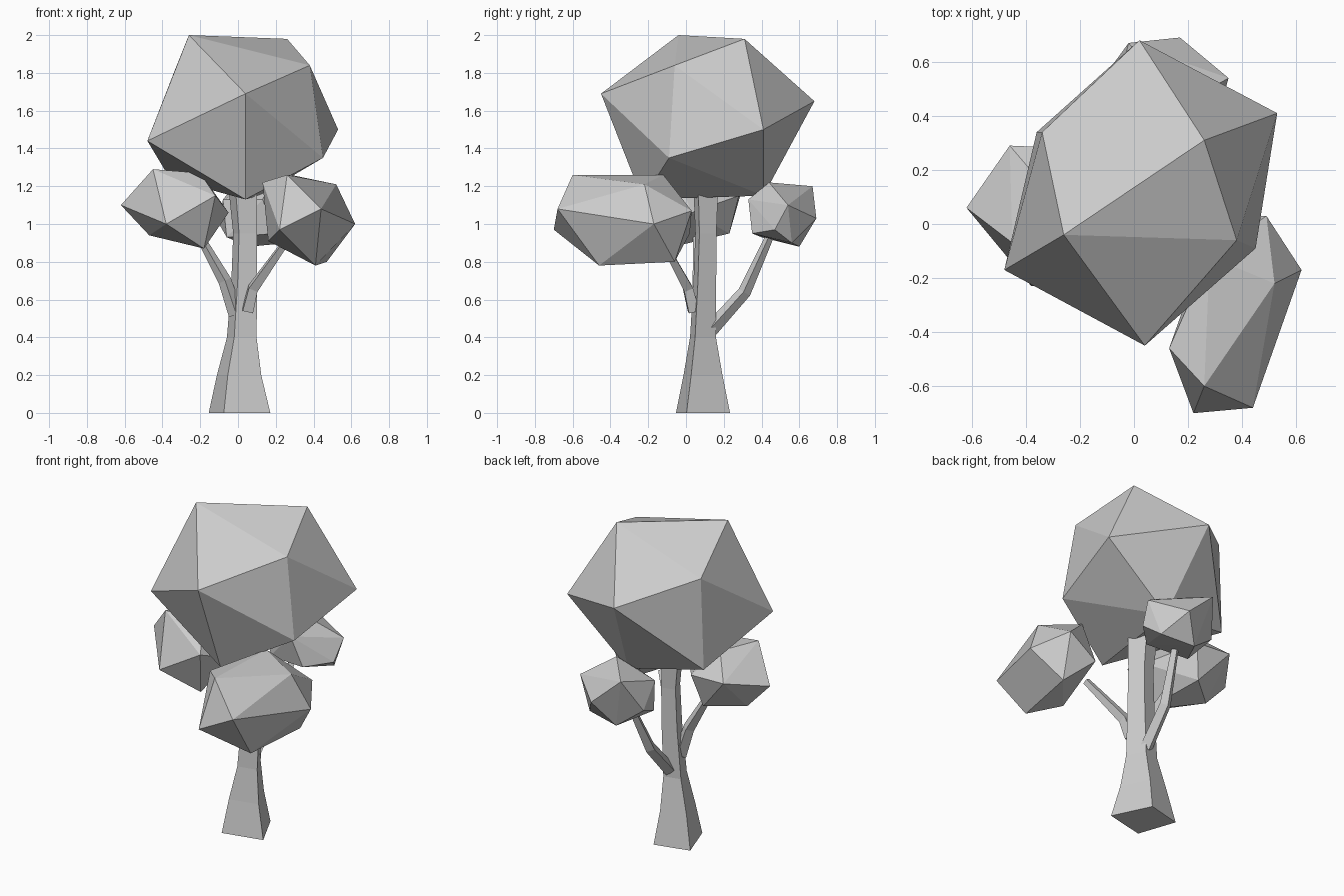
import bpy
import bmesh
from mathutils import Vector

default_cube = bpy.data.objects.get("Cube")
if default_cube:
    bpy.data.objects.remove(default_cube, do_unlink=True)


def make_material(name, colour):
    material = bpy.data.materials.new(name)
    material.use_nodes = True
    material.diffuse_color = colour
    shader = material.node_tree.nodes["Principled BSDF"]
    shader.inputs["Base Color"].default_value = colour
    return material


grey = make_material("plain grey", (.6, .6, .6, 1))


def finish(bm, name):
    """Turn a bmesh into a flat shaded object in the scene."""
    bmesh.ops.recalc_face_normals(bm, faces=bm.faces)
    mesh = bpy.data.meshes.new(name)
    bm.to_mesh(mesh)
    bm.free()
    mesh.materials.append(grey)
    part = bpy.data.objects.new(name, mesh)
    bpy.context.collection.objects.link(part)
    return part


def faceted_clump(name, corners):
    """Wrap a convex, triangulated shell around the corner points."""
    bm = bmesh.new()
    for corner in corners:
        bm.verts.new(corner)
    bmesh.ops.convex_hull(bm, input=bm.verts)
    loose = [vert for vert in bm.verts if not vert.link_faces]
    bmesh.ops.delete(bm, geom=loose, context="VERTS")
    return finish(bm, name)


def skin_rings(name, rings):
    """Bridge successive rings of points and cap both ends."""
    bm = bmesh.new()
    loops = [[bm.verts.new(point) for point in ring] for ring in rings]
    count = len(loops[0])
    for lower, upper in zip(loops, loops[1:]):
        for i in range(count):
            j = (i + 1) % count
            bm.faces.new((lower[i], lower[j], upper[j], upper[i]))
    bm.faces.new(list(reversed(loops[0])))
    bm.faces.new(loops[-1])
    return finish(bm, name)


def branch(name, path, widths):
    """Four-sided tapering limb that follows a path."""
    points = [Vector(point) for point in path]
    lean = points[-1] - points[0]
    side = lean.cross(Vector((0, 0, 1))).normalized()
    rings = []
    for i, (point, width) in enumerate(zip(points, widths)):
        before = points[max(i - 1, 0)]
        after = points[min(i + 1, len(points) - 1)]
        across = (after - before).cross(side).normalized()
        rings.append([point + direction * width
                      for direction in (side, across, -side, -across)])
    return skin_rings(name, rings)


# Trunk: one four-cornered footprint, narrowed at each height
footprint = [(-.075, -.143), (.171, -.087), (.06, .143), (-.155, .09)]
trunk_levels = [  # height, scale, centre x, centre y
    (0, 1, 0, .09), (.2, .72, 0, .09), (.4, .48, .016, .09),
    (.7, .42, .03, .1), (.95, .39, .035, .105), (1.2, .46, .02, .105)]
skin_rings("trunk", [
    [(cx + x * scale, cy + y * scale, height) for x, y in footprint]
    for height, scale, cx, cy in trunk_levels])

# Branches reaching into the small clumps
limb_widths = (.04, .035, .022)
branch("front_left_branch",
       [(.05, .04, .54), (.08, .01, .66), (.25, -.12, .9)], limb_widths)
branch("right_branch",
       [(-.01, .07, .52), (-.07, .07, .7), (-.2, .06, .93)], limb_widths)
branch("back_branch",
       [(.02, .13, .44), (.03, .31, .64), (.07, .45, .95)], limb_widths)

# Foliage: each clump is a stretched twelve-cornered ball
faceted_clump("crown", [
    (-.26, -.04, 2), (.26, .31, 1.98), (.38, -.06, 1.84), (.53, .41, 1.5),
    (.45, -.09, 1.35), (.04, -.45, 1.69), (-.48, -.17, 1.44),
    (.04, -.23, 1.13), (.02, .68, 1.65), (-.34, .34, 1.8),
    (.11, .41, 1.15), (-.36, .34, 1.24)])

faceted_clump("front_left_clump", [
    (.26, -.6, 1.26), (.52, -.22, 1.21), (.62, -.17, 1), (.44, -.68, 1.08),
    (.22, -.7, .97), (.41, -.46, .78), (.13, -.46, 1.22), (.16, -.43, .91),
    (.47, -.06, .8), (.3, .02, .95), (.49, .03, 1.07), (.28, -.12, 1.26)])

faceted_clump("right_clump", [
    (-.62, .06, 1.1), (-.45, -.07, 1.29), (-.34, .15, 1.28),
    (-.46, .29, 1.16), (-.38, -.23, 1), (-.47, .07, .94), (-.18, -.11, .87),
    (-.12, -.2, 1.15), (-.28, .23, .95), (-.23, .28, 1.15),
    (-.05, .03, 1.06), (-.2, -.05, 1.27)])

faceted_clump("back_clump", [
    (.35, .54, 1.1), (.17, .44, 1.22), (-.02, .67, 1.2), (.17, .69, 1.03),
    (.27, .56, .9), (.33, .47, .97), (.06, .6, .88), (-.1, .56, 1),
    (-.08, .42, 1.13), (.13, .33, 1.13), (-.06, .4, .93), (.2, .35, .95)])
